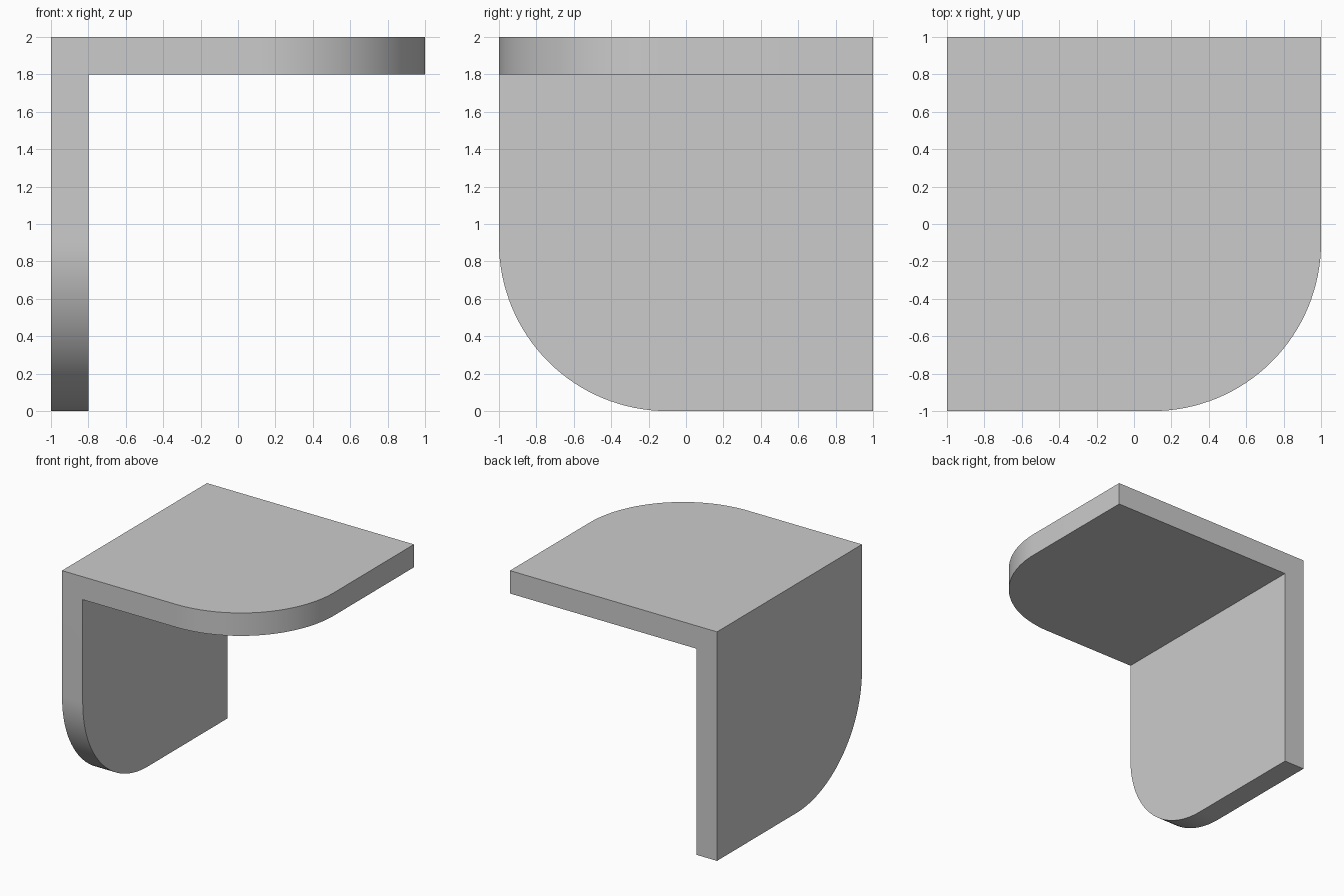
import bpy, bmesh

if "Cube" in bpy.data.objects:
    bpy.data.objects.remove(bpy.data.objects["Cube"])

T = 0.2    # plate thickness
R = 0.9    # corner radius

# L-shaped profile (x, z) extruded from front to back
profile = [(-1, 0), (-1 + T, 0), (-1 + T, 2 - T), (1, 2 - T), (1, 2), (-1, 2)]
bm = bmesh.new()
face = bm.faces.new([bm.verts.new((x, -1, z)) for x, z in profile])
ext = bmesh.ops.extrude_face_region(bm, geom=[face])
new_verts = [g for g in ext["geom"] if isinstance(g, bmesh.types.BMVert)]
bmesh.ops.translate(bm, verts=new_verts, vec=(0, 2, 0))

# Round the front corner of the top plate and of the upright plate
def is_corner(e):
    a, b = (v.co for v in e.verts)
    if a.y > -0.99 or b.y > -0.99:
        return False
    return (a.x > 0.99 and b.x > 0.99) or (a.z < 0.01 and b.z < 0.01)

bmesh.ops.bevel(bm, geom=[e for e in bm.edges if is_corner(e)], offset=R,
                offset_type='OFFSET', segments=32, profile=0.5,
                affect='EDGES', clamp_overlap=False)
bmesh.ops.recalc_face_normals(bm, faces=bm.faces[:])

mesh = bpy.data.meshes.new("angle_bracket")
bm.to_mesh(mesh)
bm.free()
bracket = bpy.data.objects.new("angle_bracket", mesh)
bpy.context.collection.objects.link(bracket)

# Smooth the rounded corners, keep the plate edges sharp
bpy.context.view_layer.objects.active = bracket
bracket.select_set(True)
bpy.ops.object.shade_smooth_by_angle()
